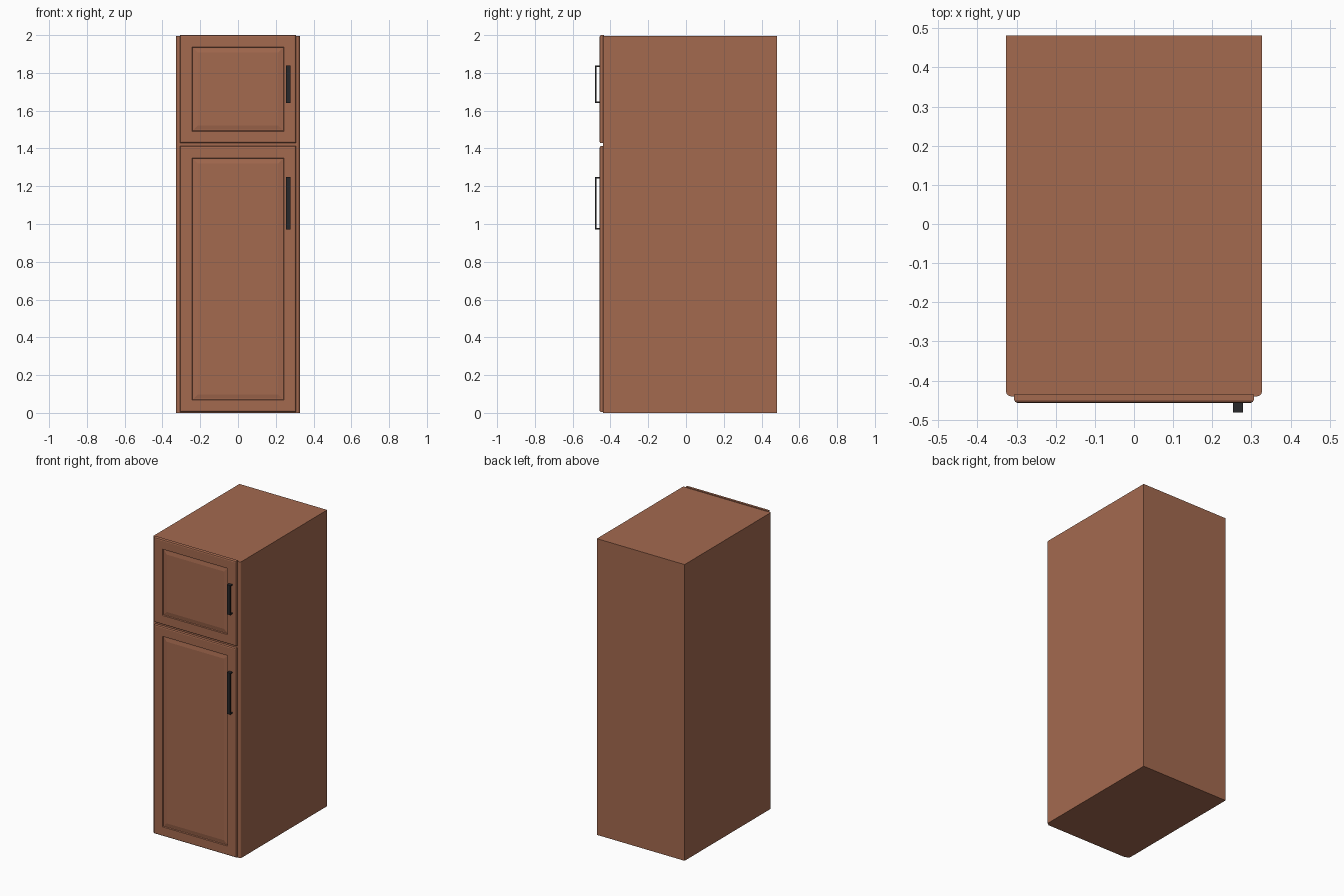
import bpy, bmesh
from mathutils import Vector

if "Cube" in bpy.data.objects:
    bpy.data.objects.remove(bpy.data.objects["Cube"])


def material(name, rgb):
    m = bpy.data.materials.new(name)
    m.diffuse_color = (*rgb, 1)
    m.use_nodes = True
    m.node_tree.nodes["Principled BSDF"].inputs["Base Color"].default_value = m.diffuse_color
    return m


WOOD = material("red brown wood", (0.37, 0.142, 0.078))
BLACK = material("black metal", (0.022, 0.022, 0.024))


def finish(bm, name, mat):
    bmesh.ops.recalc_face_normals(bm, faces=bm.faces)
    me = bpy.data.meshes.new(name)
    bm.to_mesh(me)
    bm.free()
    me.materials.append(mat)
    ob = bpy.data.objects.new(name, me)
    bpy.context.collection.objects.link(ob)
    return ob


def box(bm, lo, hi):
    lo, hi = Vector(lo), Vector(hi)
    verts = bmesh.ops.create_cube(bm, size=1)["verts"]
    for v in verts:
        v.co = (lo + hi) / 2 + v.co * (hi - lo)


def cabinet(name, z0, z1):
    bm = bmesh.new()
    box(bm, (-0.327, -0.44, z0), (0.327, 0.482, z1))
    # round the two upright front edges
    edges = [e for e in bm.edges if all(v.co.y < 0 for v in e.verts)
             and abs(e.verts[0].co.z - e.verts[1].co.z) > 0.1]
    bmesh.ops.bevel(bm, geom=edges, offset=0.012, segments=3,
                    profile=0.5, affect='EDGES')
    finish(bm, name, WOOD)


def door(name, z0, z1):
    bm = bmesh.new()
    box(bm, (-0.306, -0.457, z0), (0.306, -0.435, z1))
    # eased outer edge around the front
    edges = [e for e in bm.edges if all(v.co.y < -0.45 for v in e.verts)]
    bmesh.ops.bevel(bm, geom=edges, offset=0.008, segments=2,
                    profile=0.5, affect='EDGES')
    bm.normal_update()
    front = min(bm.faces, key=lambda f: (round(f.normal.y, 3), -f.calc_area()))
    # frame, moulded groove and raised centre panel
    for thick, shift in ((0.055, 0), (0.003, 0.007), (0.005, 0), (0.022, -0.004)):
        bmesh.ops.inset_region(bm, faces=[front], thickness=thick, use_even_offset=True)
        for v in front.verts:
            v.co.y += shift
    finish(bm, name, WOOD)


def handle(name, z0, z1):
    bm = bmesh.new()
    x0, x1, t = 0.253, 0.279, 0.008
    box(bm, (x0, -0.481, z0), (x1, -0.481 + t, z1))
    for z in (z0, z1 - t):
        box(bm, (x0, -0.481 + t, z), (x1, -0.456, z + t))
    finish(bm, name, BLACK)


cabinet("lower_cabinet", 0, 1.416)
cabinet("upper_cabinet", 1.416, 1.995)
door("lower_door", 0.004, 1.413)
door("upper_door", 1.428, 2.0)
handle("lower_handle", 0.97, 1.25)
handle("upper_handle", 1.64, 1.84)
